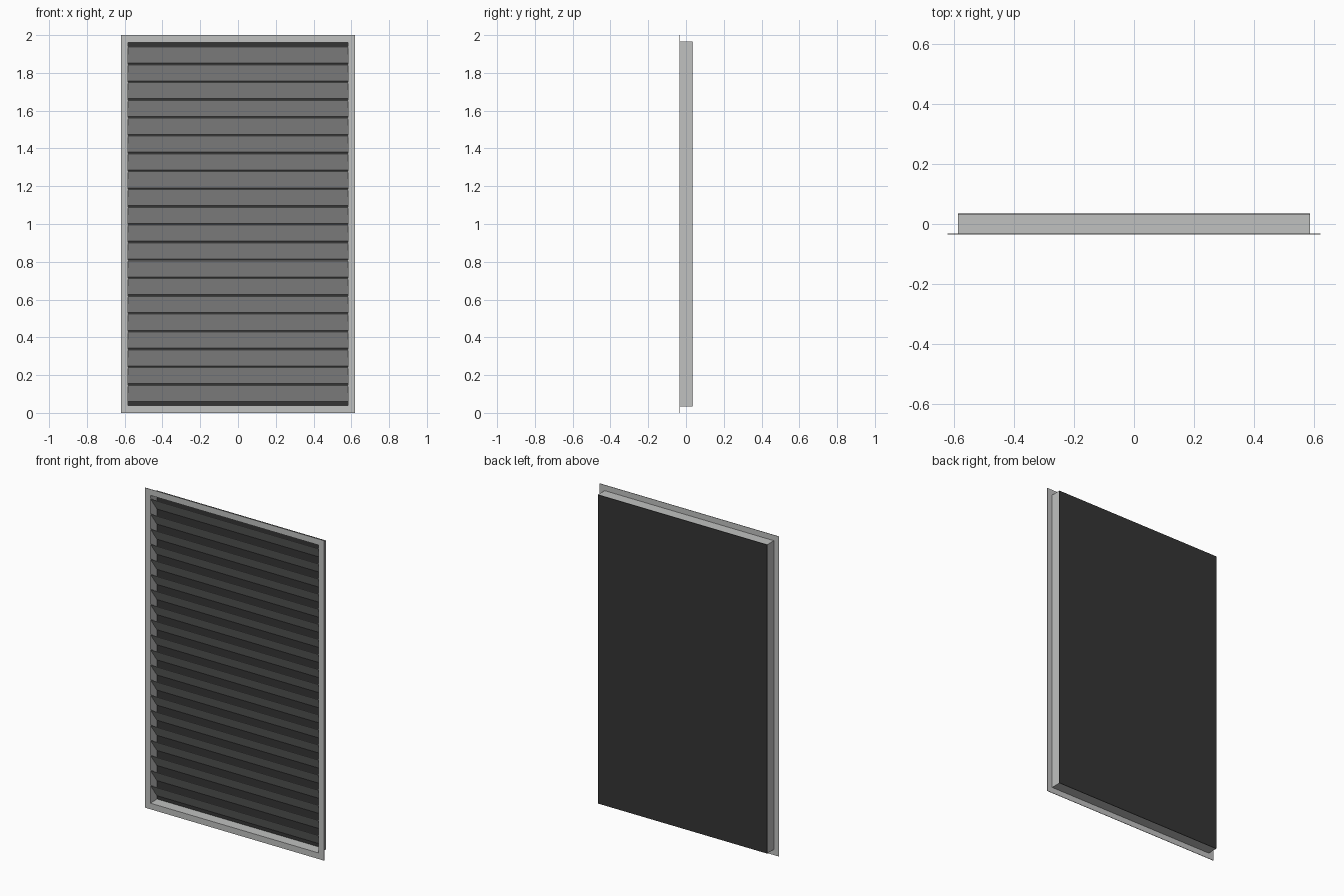
import bpy, bmesh

if "Cube" in bpy.data.objects:
    bpy.data.objects.remove(bpy.data.objects["Cube"])

HALF_W, HEIGHT, HALF_D = 0.62, 2.0, 0.035
LIP, SHEET = 0.035, 0.003
SLATS, PITCH, SLAT_H = 20, 0.0943, 0.088


def material(name, rgb):
    m = bpy.data.materials.new(name)
    m.diffuse_color = (*rgb, 1.0)
    m.use_nodes = True
    m.node_tree.nodes["Principled BSDF"].inputs["Base Color"].default_value = m.diffuse_color
    return m


grey = material("light grey metal", (0.53, 0.535, 0.53))
dark = material("dark backing", (0.035, 0.035, 0.035))


def finish(bm, name, mat):
    bmesh.ops.recalc_face_normals(bm, faces=bm.faces)
    mesh = bpy.data.meshes.new(name)
    bm.to_mesh(mesh)
    bm.free()
    mesh.materials.append(mat)
    obj = bpy.data.objects.new(name, mesh)
    bpy.context.collection.objects.link(obj)
    return obj


def bridge(bm, loops, closed):
    """Join matching vertex loops with quads."""
    n = len(loops[0])
    for i in range(len(loops) if closed else len(loops) - 1):
        a, b = loops[i], loops[(i + 1) % len(loops)]
        for j in range(n):
            k = (j + 1) % n
            bm.faces.new((a[j], a[k], b[k], b[j]))


# Frame: L-shaped section (inset from outer edge, y) carried round a rectangle
bm = bmesh.new()
section = [(0, -HALF_D), (0, -HALF_D + SHEET), (LIP, -HALF_D + SHEET),
           (LIP, HALF_D - SHEET), (LIP + SHEET, HALF_D - SHEET),
           (LIP + SHEET, -HALF_D)]
loops = []
for inset, y in section:
    w, lo, hi = HALF_W - inset, inset, HEIGHT - inset
    loops.append([bm.verts.new(p) for p in
                  ((-w, y, lo), (w, y, lo), (w, y, hi), (-w, y, hi))])
bridge(bm, loops, True)
finish(bm, "flanged_frame", grey)

# Backing panel closing the rear of the frame
bm = bmesh.new()
bmesh.ops.create_cube(bm, size=1.0)
for v in bm.verts:
    v.co = (v.co.x * 2 * (HALF_W - LIP), v.co.y * SHEET + HALF_D - SHEET / 2,
            v.co.z * (HEIGHT - 2 * LIP) + HEIGHT / 2)
finish(bm, "backing_panel", dark)

# Slats: sloping from high at the front to low at the back
half_len = HALF_W - LIP - SHEET
front, back = -HALF_D + 0.003, HALF_D - 0.005
for i in range(SLATS):
    zc = HEIGHT / 2 + (i - (SLATS - 1) / 2) * PITCH
    top, low = zc + SLAT_H / 2, zc - SLAT_H / 2
    profile = [(front, top - 0.003), (front, top),
               (back, low + 0.003), (back, low)]
    bm = bmesh.new()
    ends = [[bm.verts.new((x, y, z)) for y, z in profile]
            for x in (-half_len, half_len)]
    bridge(bm, ends, False)
    for end in ends:
        bm.faces.new(end)
    finish(bm, f"slat_{i + 1:02d}", grey)
